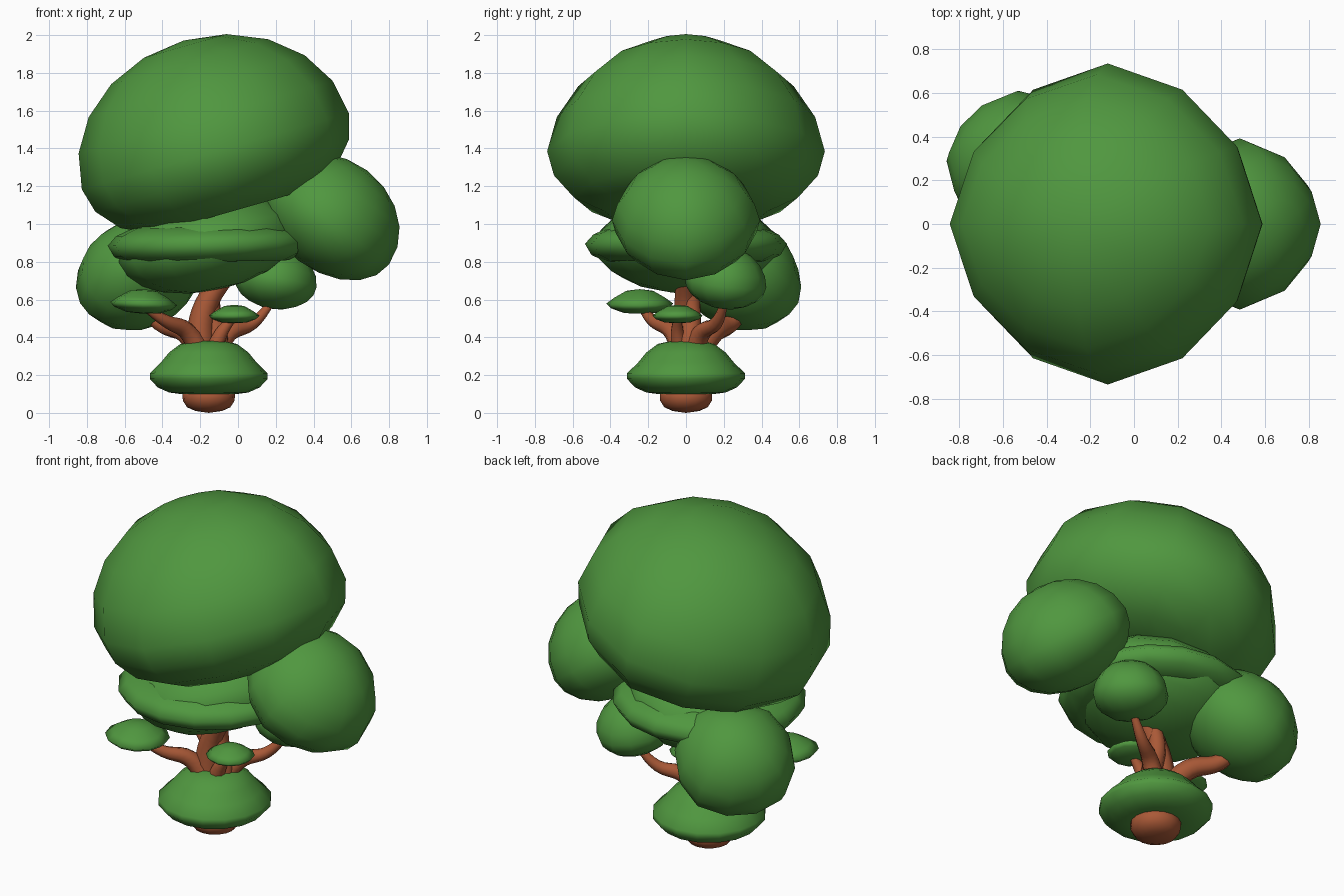
import bpy, bmesh, math
from mathutils import Matrix, Vector

cube = bpy.data.objects.get("Cube")
if cube:
    bpy.data.objects.remove(cube, do_unlink=True)


def material(name, color):
    m = bpy.data.materials.new(name)
    m.use_nodes = True
    m.diffuse_color = color
    m.node_tree.nodes["Principled BSDF"].inputs["Base Color"].default_value = color
    return m


LEAF = material("leaf green", (0.08, 0.31, 0.05, 1))
BARK = material("bark brown", (0.40, 0.10, 0.038, 1))


def finish(name, bm, mat):
    bmesh.ops.recalc_face_normals(bm, faces=bm.faces)
    for f in bm.faces:
        f.smooth = True
    mesh = bpy.data.meshes.new(name)
    bm.to_mesh(mesh)
    bm.free()
    mesh.materials.append(mat)
    obj = bpy.data.objects.new(name, mesh)
    bpy.context.collection.objects.link(obj)
    return obj


def place(bm, center, axis):
    """Tilt the upright shape to an axis and move it into position."""
    tilt = Vector((0, 0, 1)).rotation_difference(Vector(axis)).to_matrix().to_4x4()
    bm.transform(Matrix.Translation(center) @ tilt)


def lump(name, center, radius, dome, belly, axis=(0, 0, 1), floor=-1.0):
    """Squashed ball, slightly boxy from above, with an optional flat floor."""
    bm = bmesh.new()
    bmesh.ops.create_uvsphere(bm, u_segments=12, v_segments=10, radius=1)
    for v in bm.verts:
        diagonal = math.sin(2 * math.atan2(v.co.y, v.co.x)) ** 2
        around = radius * (1 - 0.045 * diagonal)
        v.co.x *= around
        v.co.y *= around * (1 - 0.07 * max(v.co.z, 0))
        v.co.z = max(v.co.z * (dome if v.co.z > 0 else belly), floor)
    place(bm, center, axis)
    return finish(name, bm, LEAF)


def lathe(name, center, profile, mat, axis=(0, 0, 1), sides=16):
    """Spin a (radius, height) profile around the vertical."""
    bm = bmesh.new()
    verts = [bm.verts.new((r, 0, z)) for r, z in profile]
    edges = [bm.edges.new(pair) for pair in zip(verts, verts[1:])]
    bmesh.ops.spin(bm, geom=verts + edges, axis=(0, 0, 1), cent=(0, 0, 0),
                   angle=math.tau, steps=sides, use_duplicate=False)
    bmesh.ops.remove_doubles(bm, verts=bm.verts, dist=0.0005)
    place(bm, center, axis)
    return finish(name, bm, mat)


def branch(name, points, thick, thin):
    """Tapered round limb along a smooth path, turned into a mesh."""
    curve = bpy.data.curves.new(name, "CURVE")
    curve.dimensions = "3D"
    curve.bevel_depth = 1
    curve.bevel_resolution = 2
    curve.resolution_u = 5
    curve.use_fill_caps = True
    spline = curve.splines.new("BEZIER")
    spline.bezier_points.add(len(points) - 1)
    for i, (p, co) in enumerate(zip(spline.bezier_points, points)):
        p.co = co
        p.handle_left_type = p.handle_right_type = "AUTO"
        p.radius = thick + (thin - thick) * i / (len(points) - 1)
    helper = bpy.data.objects.new(name + " path", curve)
    bpy.context.collection.objects.link(helper)
    bpy.context.view_layer.update()
    mesh = bpy.data.meshes.new_from_object(
        helper.evaluated_get(bpy.context.evaluated_depsgraph_get()))
    bpy.data.objects.remove(helper, do_unlink=True)
    bm = bmesh.new()
    bm.from_mesh(mesh)
    bpy.data.meshes.remove(mesh)
    return finish(name, bm, BARK)


# Large leaf masses
lump("crown", (-0.12, 0, 1.385), 0.735, 0.61, 0.43, (-0.275, 0, 0.961), -0.33)
lump("right_lobe", (0.485, 0, 1.02), 0.392, 0.33, 0.27, (0.60, 0, 0.80))
lump("back_lobe", (-0.522, 0.28, 0.72), 0.345, 0.30, 0.26, (-0.4, 0.4, 0.82))
lump("small_lobe", (0.20, 0.21, 0.69), 0.217, 0.19, 0.14, (0.12, 0.12, 1))

# Middle canopy: a rounded core with a wide flat pad around it
lump("canopy_core", (-0.16, 0, 0.89), 0.485, 0.26, 0.245, (-0.2, 0, 0.98))
pad = [(0, -0.09), (0.42, -0.085), (0.50, -0.05), (0.535, 0.01),
       (0.49, 0.06), (0.40, 0.10), (0, 0.11)]
lathe("canopy_pad", (-0.155, 0, 0.885), pad, LEAF, (-0.02, 0, 1))

# Small leaf pads on the limbs, with pointed rims
leaf_pad = [(0, -0.28), (0.5, -0.25), (0.85, -0.12), (1, 0.02),
            (0.75, 0.2), (0.4, 0.4), (0, 0.45)]
for name, center, size, axis in (
        ("left_leaf_pad", (-0.50, -0.245, 0.575), 0.178, (0.05, 0, 1)),
        ("front_leaf_pad", (-0.02, -0.045, 0.512), 0.134, (0, 0, 1))):
    lathe(name, center, [(r * size, z * size) for r, z in leaf_pad], LEAF, axis, 12)

# Low leaf skirt and the foot of the trunk
skirt = [(0, 0.10), (0.15, 0.10), (0.21, 0.108), (0.27, 0.135), (0.312, 0.18),
         (0.312, 0.21), (0.255, 0.265), (0.21, 0.32), (0.15, 0.365), (0.08, 0.38), (0, 0.38)]
lathe("leaf_skirt", (-0.155, 0, 0), skirt, LEAF)
foot = [(0, 0), (0.07, 0.01), (0.115, 0.03), (0.137, 0.065), (0.14, 0.12), (0, 0.14)]
lathe("trunk_foot", (-0.155, 0, 0), foot, BARK)

# Trunk strands and limbs
for name, path, thick, thin in (
        ("main_trunk", [(-0.18, 0, 0.2), (-0.20, 0, 0.4), (-0.17, 0, 0.57),
                        (-0.05, 0, 0.75)], 0.085, 0.05),
        ("side_trunk", [(-0.12, 0, 0.2), (-0.11, 0.02, 0.4), (-0.14, 0.03, 0.55),
                        (-0.12, 0.02, 0.72)], 0.07, 0.04),
        ("left_limb", [(-0.18, -0.02, 0.28), (-0.27, -0.07, 0.43), (-0.38, -0.17, 0.485),
                       (-0.50, -0.24, 0.56)], 0.065, 0.018),
        ("right_limb", [(-0.13, 0.03, 0.28), (-0.05, 0.08, 0.42), (0.08, 0.16, 0.475),
                        (0.19, 0.21, 0.60)], 0.065, 0.018),
        ("back_limb", [(-0.18, 0.04, 0.28), (-0.27, 0.14, 0.42), (-0.41, 0.24, 0.475),
                       (-0.50, 0.32, 0.59)], 0.07, 0.035),
        ("front_limb", [(-0.14, -0.02, 0.28), (-0.09, -0.045, 0.42),
                        (-0.02, -0.045, 0.51)], 0.055, 0.02)):
    branch(name, path, thick, thin)
